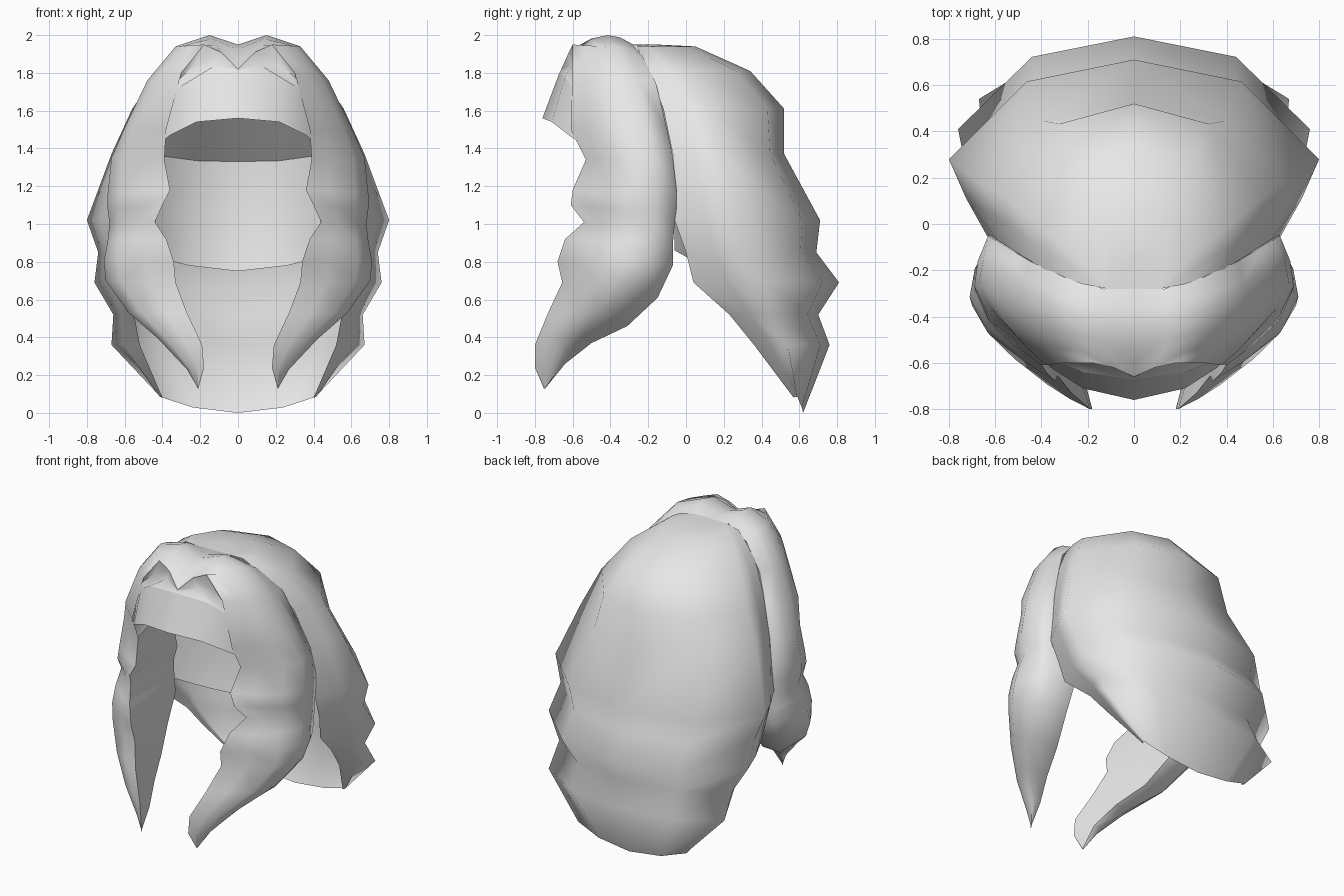
import bpy, bmesh, math
from mathutils import Vector

hair = bpy.data.materials.new("hair_grey")
hair.diffuse_color = (0.8, 0.8, 0.8, 1)


def sheet(name, rows, angle, outward=True):
    """Skin a grid of half-width rows and mirror it across x."""
    bm = bmesh.new()
    grid = [[bm.verts.new(p) for p in row] for row in rows]
    for a, b in zip(grid, grid[1:]):
        for i in range(len(a) - 1):
            bm.faces.new((a[i], a[i + 1], b[i + 1], b[i]))
    bmesh.ops.remove_doubles(bm, verts=bm.verts, dist=0.002)
    bm.normal_update()
    facing = sum(f.normal.dot(f.calc_center_median() - Vector((0, 0, 1))) * f.calc_area()
                 for f in bm.faces)
    if (facing > 0) != outward:
        bmesh.ops.reverse_faces(bm, faces=bm.faces)
    me = bpy.data.meshes.new(name)
    bm.to_mesh(me)
    bm.free()
    me.materials.append(hair)
    ob = bpy.data.objects.new(name, me)
    bpy.context.collection.objects.link(ob)
    m = ob.modifiers.new("mirror", 'MIRROR')
    m.use_clip = True
    m.merge_threshold = 0.003
    bpy.ops.object.select_all(action='DESELECT')
    ob.select_set(True)
    bpy.context.view_layer.objects.active = ob
    bpy.ops.object.shade_smooth_by_angle(angle=math.radians(angle))
    return ob


# Back hair: height, back y, widest x, widest y, front edge x, front edge y
back_rows = []
for z, by, sx, sy, fx, fy in [
        (1.95, -.15, .12, -.27, .11, -.28),
        (1.94, .05, .24, -.15, .22, -.26),
        (1.81, .34, .42, 0, .39, -.20),
        (1.61, .52, .56, .12, .51, -.12),
        (1.37, .52, .67, .18, .59, -.07),
        (1.02, .71, .80, .28, .63, -.06),
        (.85, .69, .74, .31, .62, 0),
        (.69, .81, .76, .41, .60, .04),
        (.52, .70, .66, .44, .55, .23),
        (.36, .76, .67, .54, .52, .36),
        (.00, .62, .41, .59, .40, .57)]:
    row = [(fx, fy, z), ((fx + sx) / 2 + .01, (fy + sy) / 2, z),
           (sx, sy, z), (sx * .58, sy + (by - sy) * .78, z), (0, by, z)]
    if z == 0:  # rounded hem
        row = [(x, y, .08 * (x / .4) ** 2) for x, y, _ in row]
    back_rows.append(row)
# close the crown along its front border
back_rows.insert(0, [(p[0], -.28, 1.95) for p in back_rows[0]])
sheet("back_hair", back_rows, 100)

# Front locks: face edge x y z, outer x z, rear edge x y z, inner end of the rear fold x
lock_rows = []
for fx, fy, fz, ox, oz, rx, ry, rz, ix in [
        (0, -.66, 1.82, 0, 1.95, 0, -.28, 1.95, 0),
        (.09, -.62, 1.91, .15, 2.0, .13, -.28, 1.95, .13),
        (.18, -.60, 1.95, .33, 1.94, .30, -.23, 1.89, .29),
        (.30, -.60, 1.80, .48, 1.76, .45, -.16, 1.75, .43),
        (.38, -.61, 1.50, .60, 1.51, .55, -.10, 1.50, .51),
        (.39, -.53, 1.34, .67, 1.35, .60, -.07, 1.36, .50),
        (.36, -.60, 1.18, .69, 1.16, .63, -.05, 1.18, .44),
        (.40, -.61, 1.10, .69, 1.08, .63, -.05, 1.09, .42),
        (.44, -.54, 1.01, .68, 1.00, .63, -.06, 1.00, .44),
        (.38, -.64, .92, .69, .91, .63, -.07, .89, .43),
        (.34, -.68, .80, .71, .80, .62, -.07, .78, .42),
        (.33, -.655, .69, .70, .70, .58, -.15, .61, .42),
        (.27, -.73, .53, .58, .53, .50, -.31, .46, .36),
        (.19, -.80, .36, .42, .39, .38, -.50, .37, .28),
        (.18, -.80, .24, .27, .23, .27, -.64, .26, .22),
        (.21, -.75, .13, .212, .13, .213, -.745, .13, .211)]:
    row = []
    for t in (0, .15, .35, .6, .8, 1):
        y = fy + (ry - fy) * t
        if t <= .6:  # bulge from the face edge out to the widest point
            k = math.sin(math.pi / 2 * t / .6)
            row.append((fx + (ox - fx) * k, y, fz + (oz - fz) * k))
        else:
            k = ((t - .6) / .4) ** 2
            row.append((ox + (rx - ox) * k, y, oz + (rz - oz) * k))
    row.append((ix, ry - .01 * (ix != rx), rz))
    lock_rows.append(row)
sheet("front_locks", lock_rows, 75)

# Inner side of each hanging lock, from the rear fold to the face edge
inner_rows = [[r[-1], tuple((a + b) / 2 for a, b in zip(r[-1], r[0])), r[0]]
              for r in lock_rows[5:]]
sheet("lock_inner_sides", inner_rows, 75, outward=False)

# Fringe hanging over the forehead
fringe_low = [(0, -.76, 1.56), (.22, -.71, 1.54), (.36, -.62, 1.47), (.41, -.56, 1.43)]
fringe_top = [(0, -.67, 1.80), (.22, -.64, 1.78), (.32, -.60, 1.72), (.37, -.58, 1.60)]
sheet("fringe", [fringe_top, fringe_low], 40)

# Parting: curved fill between the locks' arches and the fringe
arch = [(0, -.66, 1.82), (.09, -.62, 1.91), (.18, -.60, 1.95), (.30, -.60, 1.80)]
arch_mid = [(0, -.665, 1.81), (.12, -.60, 1.84), (.23, -.58, 1.84), (.33, -.58, 1.75)]
sheet("parting", [arch, arch_mid, fringe_top], 75)

# Inner cap: sloped dome above, then the panel behind the head
dome = [(0, -.25, 1.78), (.20, -.25, 1.76), (.36, -.27, 1.68), (.46, -.28, 1.58)]
crease = [(0, .20, 1.33), (.22, .16, 1.335), (.40, .04, 1.36), (.50, -.06, 1.38)]
sheet("cap_dome", [dome, crease], 40, outward=False)
middle = [(0, .22, 1.05), (.24, .16, 1.05), (.40, .04, 1.07), (.50, -.06, 1.10)]
hem = [(0, .18, .75), (.26, .09, .78), (.38, .03, .81), (.46, -.06, .86)]
sheet("cap_back_panel", [crease, middle, hem], 40, outward=False)
